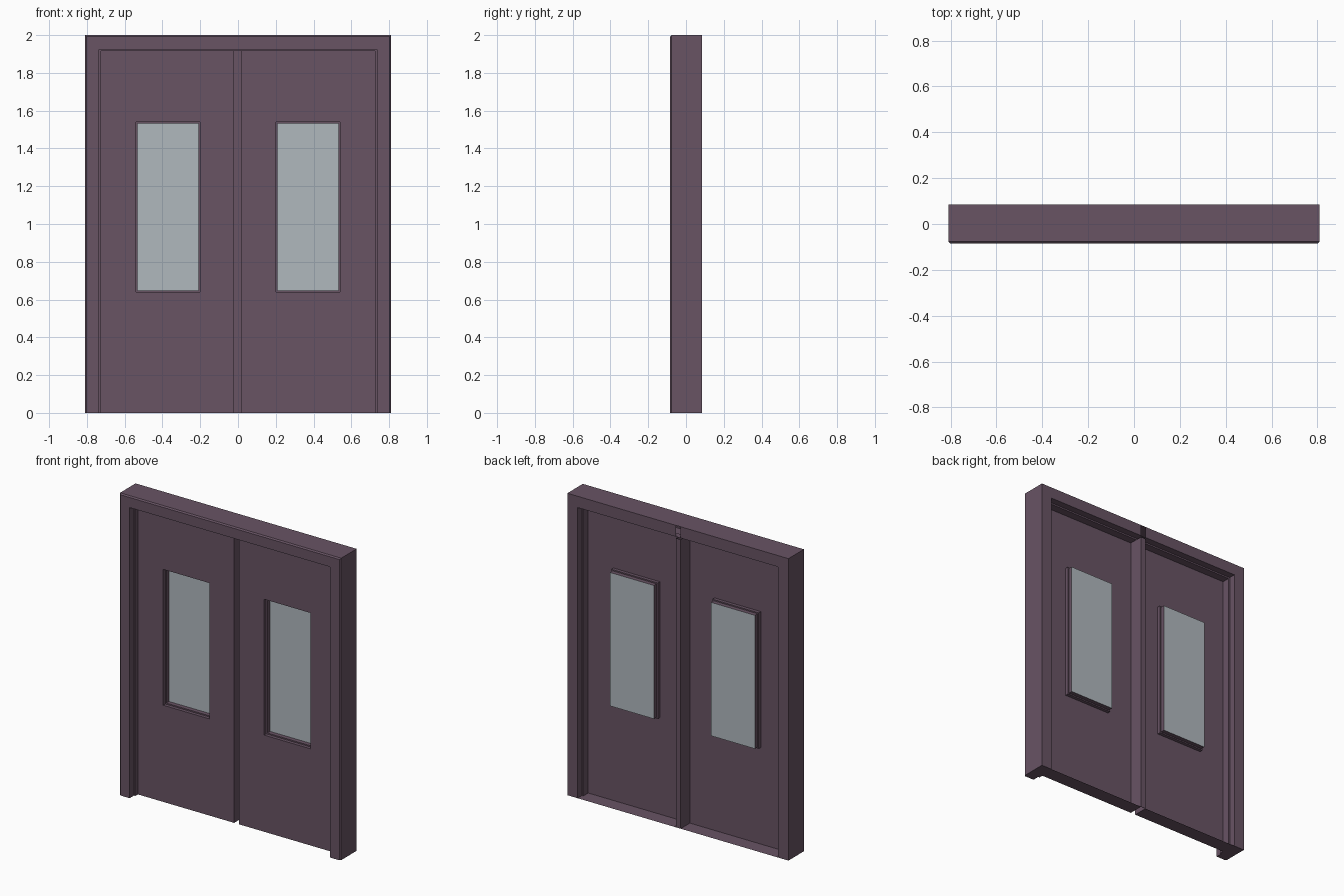
import bpy
import bmesh

cube = bpy.data.objects.get("Cube")
if cube:
    bpy.data.objects.remove(cube, do_unlink=True)


def material(name, colour):
    mat = bpy.data.materials.new(name)
    mat.use_nodes = True
    mat.diffuse_color = (*colour, 1)
    bsdf = next(n for n in mat.node_tree.nodes if n.type == "BSDF_PRINCIPLED")
    bsdf.inputs["Base Color"].default_value = (*colour, 1)
    bsdf.inputs["Roughness"].default_value = 0.7
    return mat


paint = material("plum paint", (0.138, 0.087, 0.127))
pane = material("pale grey glass", (0.434, 0.479, 0.515))

HALF_W, HEIGHT = 0.81, 2.0
FRONT, BACK = -0.085, 0.085
LEAF_Y, GLASS_Y = -0.012, 0.038
REVEAL, STOP = 0.075, 0.085          # frame width without and with the stop
GAP_L, GAP_R = -0.02, 0.015          # sides of the central channel


def finish(bm, name, mat, recalc=False):
    if recalc:
        bmesh.ops.recalc_face_normals(bm, faces=bm.faces[:])
    mesh = bpy.data.meshes.new(name)
    bm.to_mesh(mesh)
    bm.free()
    mesh.materials.append(mat)
    obj = bpy.data.objects.new(name, mesh)
    bpy.context.collection.objects.link(obj)
    return obj


def bridge(bm, a, b, closed=True):
    """Join two rows of vertices with quads."""
    n = len(a)
    return [bm.faces.new((a[i], a[(i + 1) % n], b[(i + 1) % n], b[i]))
            for i in range(n if closed else n - 1)]


def rect(bm, x0, x1, z0, z1, y):
    return [bm.verts.new(p) for p in
            ((x0, y, z0), (x1, y, z0), (x1, y, z1), (x0, y, z1))]


# Frame: stepped profile (distance in from the outside, depth) swept up,
# across and down, with a slit in the back of the head
profile = [(0, FRONT + 0.008), (0.008, FRONT), (REVEAL, FRONT),
           (REVEAL, -0.04), (STOP, -0.04), (STOP, 0.04),
           (REVEAL, 0.04), (REVEAL, BACK), (0, BACK)]
stations = [(-HALF_W, 1, 0, 0), (-HALF_W, 1, HEIGHT, -1),
            (GAP_L, 0, HEIGHT, -1), (GAP_R, 0, HEIGHT, -1),
            (HALF_W, -1, HEIGHT, -1), (HALF_W, -1, 0, 0)]
bm = bmesh.new()
rows = [[bm.verts.new((x + sx * d, y, z + sz * d)) for d, y in profile]
        for x, sx, z, sz in stations]
segments = [bridge(bm, a, b) for a, b in zip(rows, rows[1:])]
bm.faces.new(rows[0])
bm.faces.new(rows[-1])
bmesh.ops.recalc_face_normals(bm, faces=bm.faces[:])
bm.faces.remove(segments[2][len(profile) - 2])
finish(bm, "door_frame", paint)

# Door leaves: thin sheets with a stepped window recess pushed out at the back
inner_x, inner_z = HALF_W - STOP, HEIGHT - STOP
for side, x0, x1, w0, w1 in (("right", -inner_x, GAP_L, -0.54, -0.2),
                             ("left", GAP_R, inner_x, 0.2, 0.54)):
    bm = bmesh.new()
    rings = [rect(bm, x0, x1, 0, inner_z, LEAF_Y)]
    for inset, y in ((0, LEAF_Y), (0, 0.01), (0.008, 0.01), (0.008, GLASS_Y)):
        rings.append(rect(bm, w0 + inset, w1 - inset,
                          0.64 + inset, 1.54 - inset, y))
    for a, b in zip(rings, rings[1:]):
        bridge(bm, a, b)
    finish(bm, side + "_door_leaf", paint)

    # Window glass
    bm = bmesh.new()
    bm.faces.new(rect(bm, w0 + 0.008, w1 - 0.008, 0.648, 1.532, GLASS_Y))
    finish(bm, side + "_window_glass", pane)

# Central channel between the leaves, open to the front
bm = bmesh.new()
path = ((GAP_L, LEAF_Y), (GAP_L, BACK), (GAP_R, BACK), (GAP_R, LEAF_Y))
low, high = ([bm.verts.new((x, y, z)) for x, y in path] for z in (0, inner_z))
bridge(bm, low, high, closed=False)
finish(bm, "centre_channel", paint)

# Floor sill behind the leaves
bm = bmesh.new()
for x0, x1 in ((-HALF_W + REVEAL, GAP_L), (GAP_R, HALF_W - REVEAL)):
    bm.faces.new([bm.verts.new((x, y, 0)) for x, y in
                  ((x0, LEAF_Y), (x0, BACK), (x1, BACK), (x1, LEAF_Y))])
finish(bm, "floor_sill", paint)
